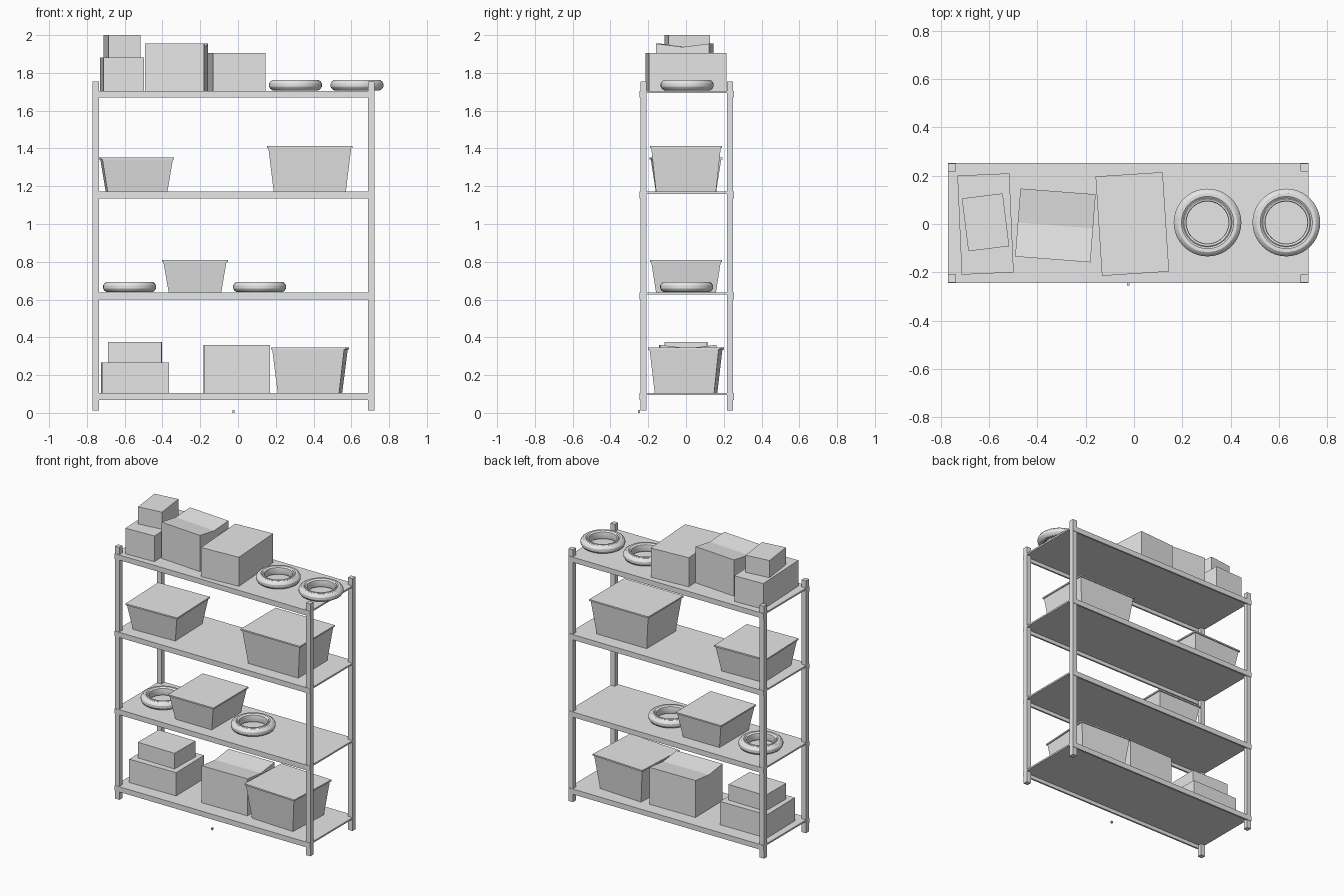
import bpy, bmesh, math
from mathutils import Matrix

if "Cube" in bpy.data.objects:
    bpy.data.objects.remove(bpy.data.objects["Cube"])

mat = bpy.data.materials.new("plain grey")
mat.diffuse_color = (0.8, 0.8, 0.8, 1)
mat.use_nodes = True
mat.node_tree.nodes["Principled BSDF"].inputs["Base Color"].default_value = mat.diffuse_color


def finish(bm, name, loc=(0, 0, 0), deg=0):
    bmesh.ops.recalc_face_normals(bm, faces=bm.faces)
    me = bpy.data.meshes.new(name)
    bm.to_mesh(me)
    bm.free()
    me.materials.append(mat)
    ob = bpy.data.objects.new(name, me)
    ob.location = loc
    ob.rotation_euler.z = math.radians(deg)
    bpy.context.collection.objects.link(ob)
    return ob


def block(name, x0, x1, y0, y1, z0, z1):
    bm = bmesh.new()
    m = Matrix.Translation(((x0 + x1) / 2, (y0 + y1) / 2, (z0 + z1) / 2))
    bmesh.ops.create_cube(bm, size=1, matrix=m @ Matrix.Diagonal((x1 - x0, y1 - y0, z1 - z0, 1)))
    return finish(bm, name)


def carton(name, x, y, z0, z1, w, d, deg=0, flaps=False):
    """Closed box; with flaps the two top halves sag slightly to a middle seam."""
    h, sag = z1 - z0, 0.018 if flaps else 0
    prof = [(-d / 2, 0), (d / 2, 0), (d / 2, h)] + ([(0, h - sag)] if flaps else []) + [(-d / 2, h)]
    bm = bmesh.new()
    f = bm.faces.new([bm.verts.new((-w / 2, a, b)) for a, b in prof])
    r = bmesh.ops.extrude_face_region(bm, geom=[f])
    bmesh.ops.translate(bm, vec=(w, 0, 0), verts=[v for v in r["geom"] if isinstance(v, bmesh.types.BMVert)])
    return finish(bm, name, (x, y, z0), deg)


def tub(name, x, y, z0, z1, w, d, deg=0):
    """Tapered storage tub with a thin overhanging lid."""
    h, lid = z1 - z0, 0.01
    rings = [(w - 0.07, d - 0.065, 0), (w - 0.014, d - 0.014, h - lid), (w, d, h - lid), (w, d, h)]
    bm = bmesh.new()
    loops = [[bm.verts.new((sx * a / 2, sy * b / 2, z)) for sx, sy in ((-1, -1), (1, -1), (1, 1), (-1, 1))]
             for a, b, z in rings]
    for lo, up in zip(loops, loops[1:]):
        for i in range(4):
            j = (i + 1) % 4
            bm.faces.new((lo[i], lo[j], up[j], up[i]))
    bm.faces.new(loops[0][::-1])
    bm.faces.new(loops[-1])
    return finish(bm, name, (x, y, z0), deg)


def ring(name, x, y, z0, n=40):
    """Lathed tyre-like ring with a raised sidewall and bead."""
    half = [(0.087, 0.014), (0.089, 0.023), (0.097, 0.025), (0.101, 0.022),
            (0.108, 0.027), (0.122, 0.027), (0.133, 0.020), (0.140, 0.008)]
    prof = half + [(r, -z) for r, z in reversed(half)]
    bm = bmesh.new()
    loops = [[bm.verts.new((r * math.cos(2 * math.pi * i / n), r * math.sin(2 * math.pi * i / n), z + 0.027))
              for r, z in prof] for i in range(n)]
    m = len(prof)
    for i in range(n):
        a, b = loops[i], loops[(i + 1) % n]
        for k in range(m):
            bm.faces.new((a[k], b[k], b[(k + 1) % m], a[(k + 1) % m]))
    ob = finish(bm, name, (x, y, z0))
    for p in ob.data.polygons:
        p.use_smooth = True
    ob.data.set_sharp_from_angle(angle=math.radians(30))
    return ob


# Rack: four posts, four shelves with front and back beams
X0, X1, Y0, Y1 = -0.77, 0.722, -0.245, 0.253
T = 0.033
for side, xa in (("left", X0), ("right", X1 - T)):
    for end, ya in (("front", Y0 + 0.003), ("back", Y1 - 0.003 - T)):
        block(f"{end}_{side}_post", xa, xa + T, ya, ya + T, 0.013, 1.755)

S1, S2, S3, S4 = 0.105, 0.637, 1.171, 1.705
for i, z in enumerate((S1, S2, S3, S4), 1):
    block(f"shelf_board_{i}", X0, X1, Y0 + 0.004, Y1 - 0.004, z - 0.011, z)
    block(f"front_beam_{i}", X0, X1, Y0, Y0 + 0.012, z - 0.036, z)
    block(f"back_beam_{i}", X0, X1, Y1 - 0.012, Y1, z - 0.036, z)

# Small loose bit on the floor at the front
block("floor_bit", -0.029, -0.018, -0.255, -0.244, 0.0, 0.014)

# Top shelf load
carton("top_carton_left", -0.614, 0, S4, 1.882, 0.215, 0.41, 2.5)
carton("top_carton_small", -0.614, 0.007, 1.882, 2.0, 0.17, 0.22, 7)
carton("top_carton_flapped", -0.325, -0.006, S4, 1.955, 0.312, 0.282, -4.4, True)
carton("top_carton_right", -0.007, 0, S4, 1.906, 0.278, 0.412, 3.7)
ring("top_ring_1", 0.304, 0.006, S4 + 0.003)
ring("top_ring_2", 0.63, 0.006, S4 + 0.003)

# Third shelf load
tub("tub_upper_left", -0.537, 0, S3, 1.352, 0.387, 0.375, 1.8)
tub("tub_upper_right", 0.38, 0, S3, 1.412, 0.452, 0.382, 0)

# Second shelf load
ring("middle_ring_1", -0.574, 0.003, S2 + 0.003)
tub("tub_middle", -0.228, 0, S2, 0.81, 0.348, 0.382, 0)
ring("middle_ring_2", 0.114, 0.003, S2 + 0.003)

# Bottom shelf load
carton("bottom_carton_large", -0.545, 0, S1, 0.266, 0.355, 0.31, 0.8)
carton("bottom_carton_small", -0.545, 0, 0.266, 0.374, 0.283, 0.225, -0.8)
carton("bottom_carton_flapped", -0.007, 0.01, S1, 0.36, 0.348, 0.30, 0.8, True)
tub("tub_bottom", 0.381, 0.0, S1, 0.345, 0.395, 0.38, -3)
